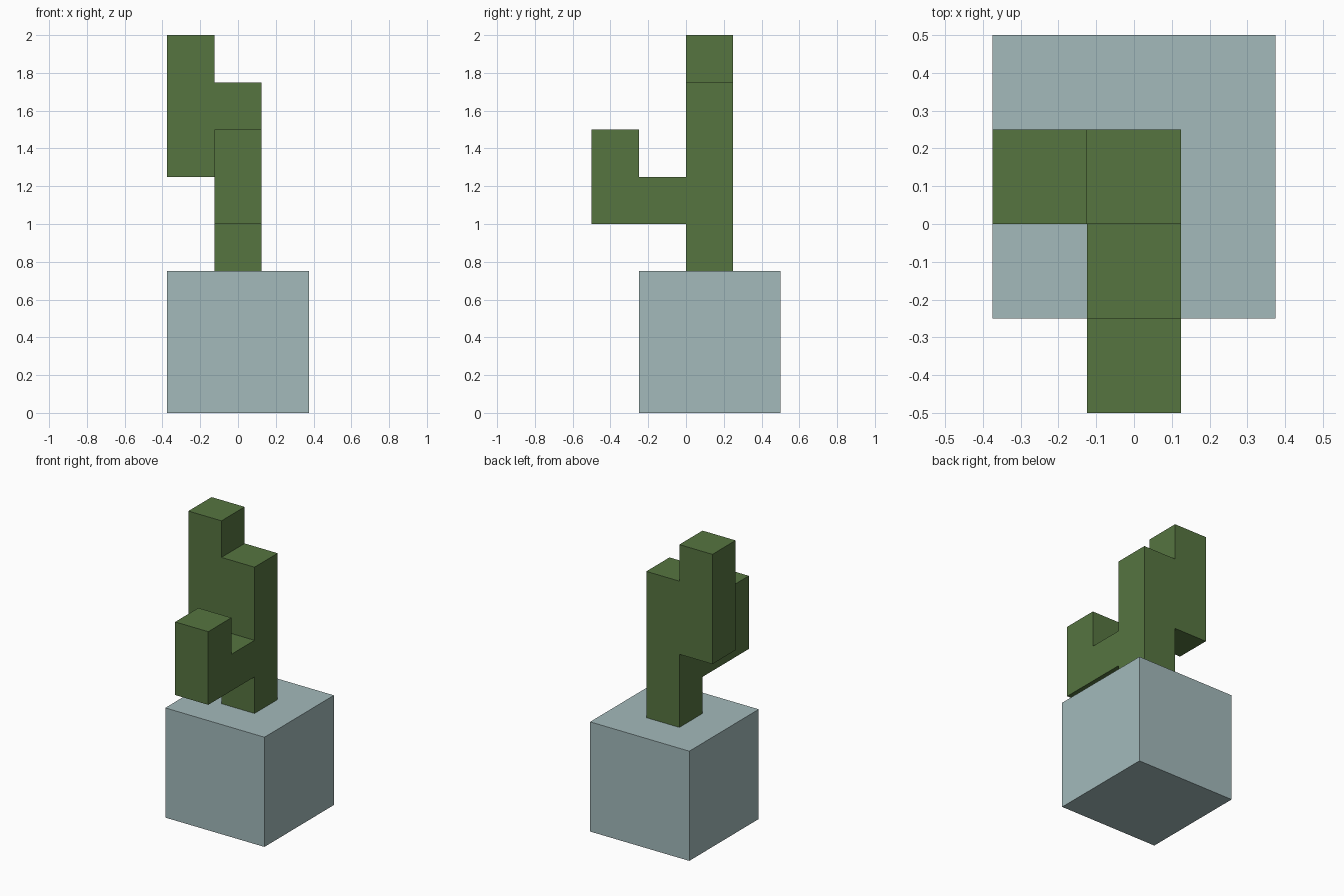
import bpy
import bmesh
from mathutils import Vector

if "Cube" in bpy.data.objects:
    bpy.data.objects.remove(bpy.data.objects["Cube"])


def linear(c):
    c /= 255
    return c / 12.92 if c <= 0.04045 else ((c + 0.055) / 1.055) ** 2.4


def material(name, rgb):
    mat = bpy.data.materials.new(name)
    mat.diffuse_color = (*[linear(c) for c in rgb], 1)
    mat.use_nodes = True
    mat.node_tree.nodes["Principled BSDF"].inputs["Base Color"].default_value = mat.diffuse_color
    return mat


def extrude_profile(name, points, depth, mat):
    """Close the 3D outline into a face and extrude it along depth."""
    bm = bmesh.new()
    face = bm.faces.new([bm.verts.new(p) for p in points])
    result = bmesh.ops.extrude_face_region(bm, geom=[face], use_keep_orig=True)
    moved = [v for v in result["geom"] if isinstance(v, bmesh.types.BMVert)]
    bmesh.ops.translate(bm, verts=moved, vec=Vector(depth))
    bmesh.ops.recalc_face_normals(bm, faces=bm.faces[:])
    mesh = bpy.data.meshes.new(name)
    bm.to_mesh(mesh)
    bm.free()
    mesh.materials.append(mat)
    obj = bpy.data.objects.new(name, mesh)
    bpy.context.collection.objects.link(obj)
    return obj


green = material("cactus green", (86, 117, 64))
grey = material("pale blue grey", (163, 186, 187))

W = 0.25  # thickness of every cactus limb

# Pot: a plain cube
extrude_profile("pot", [(x, y, 0) for x, y in
                ((-0.375, -0.25), (0.375, -0.25), (0.375, 0.5), (-0.375, 0.5))],
                (0, 0, 0.75), grey)

# Trunk and raised side arm share one stepped front outline
trunk = [(-0.125, 0.75), (0.125, 0.75), (0.125, 1.75), (-0.125, 1.75),
         (-0.125, 2.0), (-0.375, 2.0), (-0.375, 1.25), (-0.125, 1.25)]
extrude_profile("trunk_and_side_arm", [(x, 0, z) for x, z in trunk],
                (0, W, 0), green)

# Front arm: an elbow reaching forward and then up
elbow = [(0, 1.0), (0, 1.25), (-0.25, 1.25), (-0.25, 1.5), (-0.5, 1.5), (-0.5, 1.0)]
extrude_profile("front_arm", [(-W / 2, y, z) for y, z in elbow],
                (W, 0, 0), green)
